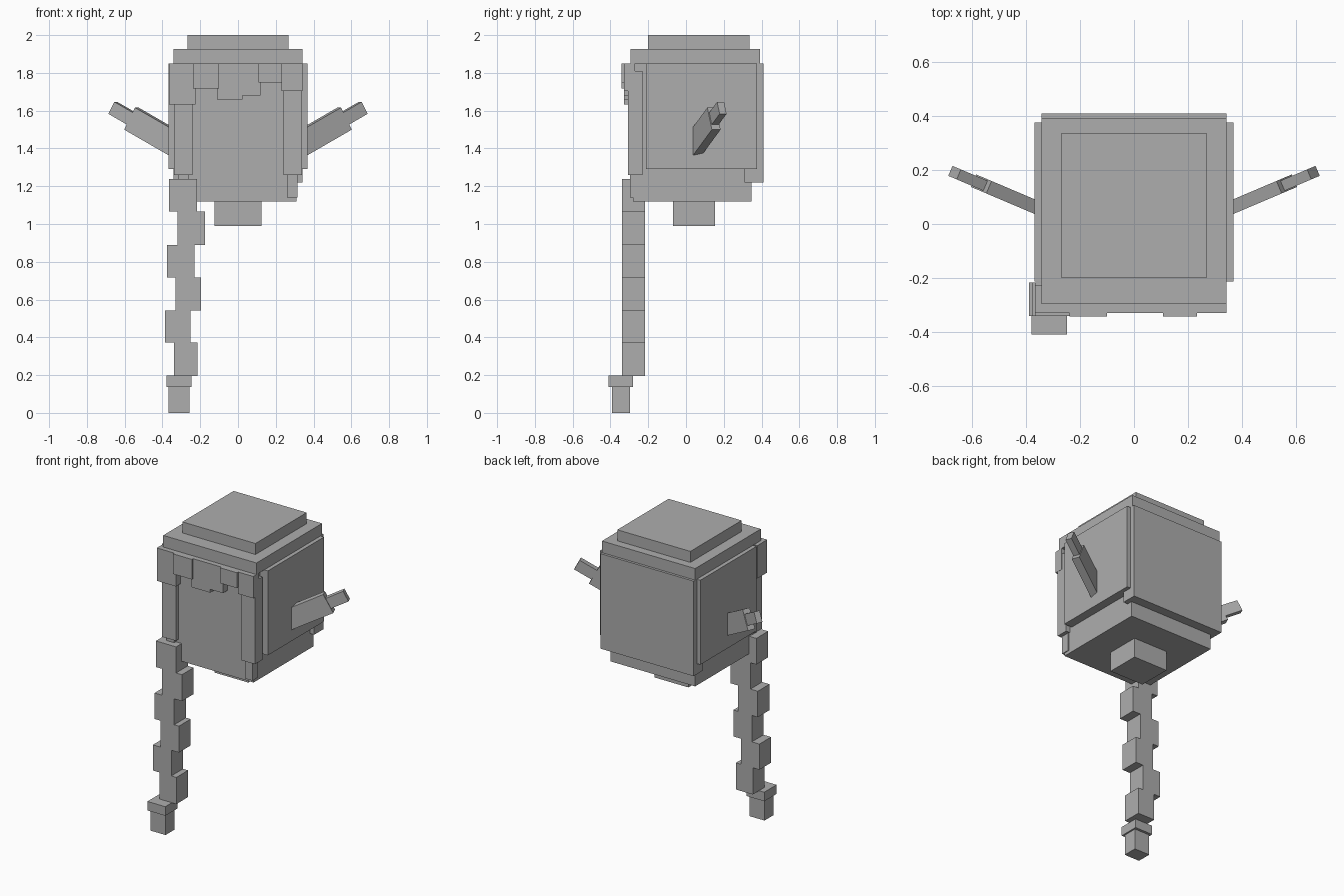
import bpy
from math import radians
from mathutils import Matrix, Vector

if "Cube" in bpy.data.objects:
    bpy.data.objects.remove(bpy.data.objects["Cube"])

grey = bpy.data.materials.new("plain_grey")
grey.diffuse_color = (0.42, 0.42, 0.42, 1)
grey.use_nodes = True
grey.node_tree.nodes["Principled BSDF"].inputs["Base Color"].default_value = grey.diffuse_color

CORNERS = [(x, y, z) for x in (0, 1) for y in (0, 1) for z in (0, 1)]
FACES = [(0, 1, 3, 2), (4, 6, 7, 5), (0, 4, 5, 1), (2, 3, 7, 6), (0, 2, 6, 4), (1, 5, 7, 3)]


def box(name, xs, ys, zs, matrix=None):
    """Flat-faced box from its x, y and z ranges, optionally transformed."""
    verts = [Vector((xs[i], ys[j], zs[k])) for i, j, k in CORNERS]
    if matrix:
        verts = [matrix @ v for v in verts]
    mesh = bpy.data.meshes.new(name)
    mesh.from_pydata(verts, [], FACES)
    mesh.materials.append(grey)
    obj = bpy.data.objects.new(name, mesh)
    bpy.context.collection.objects.link(obj)
    return obj


def mirrored_box(name, xs, ys, zs, matrix=None):
    obj = box(name, xs, ys, zs, matrix)
    obj.modifiers.new("mirror", 'MIRROR').use_axis = (True, False, False)
    return obj


# Head and neck
box("head", (-.31, .31), (-.28, .347), (1.12, 1.86))
box("neck", (-.125, .125), (-.07, .154), (.99, 1.13))

# Hair cap: two stacked slabs and the back
box("hair_crown", (-.268, .268), (-.2, .337), (1.92, 2.0))
box("hair_cap", (-.342, .342), (-.295, .392), (1.85, 1.927))
box("hair_back", (-.342, .342), (.31, .409), (1.22, 1.85))

# Hair at the sides, with front locks and their tips
mirrored_box("hair_side", (.29, .368), (-.213, .375), (1.29, 1.85))
mirrored_box("front_lock", (.24, .34), (-.308, -.23), (1.26, 1.81))
mirrored_box("front_lock_tip", (.26, .315), (-.297, -.24), (1.14, 1.27))

# Fringe: x range, front y, back y, lowest z
fringe = [
    (-.366, -.225, -.328, -.225, 1.632),
    (-.238, -.100, -.341, -.27, 1.717),
    (-.110, .025, -.328, -.27, 1.658),
    (.025, .120, -.328, -.27, 1.680),
    (.108, .232, -.341, -.27, 1.748),
    (.230, .342, -.328, -.27, 1.705),
]
for n, (x0, x1, y0, y1, z) in enumerate(fringe, 1):
    box(f"fringe_{n}", (x0, x1), (y0, y1), (z, 1.85))

# Braid: segments stepping left and right, narrowing downwards
levels = [1.238, 1.065, .89, .718, .543, .373, .196]
spans = [(-.365, -.217), (-.321, -.174), (-.375, -.231),
         (-.332, -.196), (-.387, -.252), (-.339, -.215)]
for n, xs in enumerate(spans):
    box(f"braid_segment_{n + 1}", xs, (-.339, -.216), (levels[n + 1], levels[n]))
box("braid_tie", (-.378, -.247), (-.409, -.28), (.137, .197))
box("braid_tip", (-.368, -.257), (-.392, -.297), (0, .138))

# Pointed ears: a slanted blade with a thinner tip, swept up and back
ear = (Matrix.Translation((.5645, .148, 1.558))
       @ Matrix.Rotation(radians(23), 4, 'Z') @ Matrix.Rotation(radians(-28), 4, 'Y'))
mirrored_box("ear", (-.35, 0), (-.025, .025), (-.066, .066), ear)
mirrored_box("ear_tip", (-.02, .121), (-.02, .02), (-.036, .036), ear)
